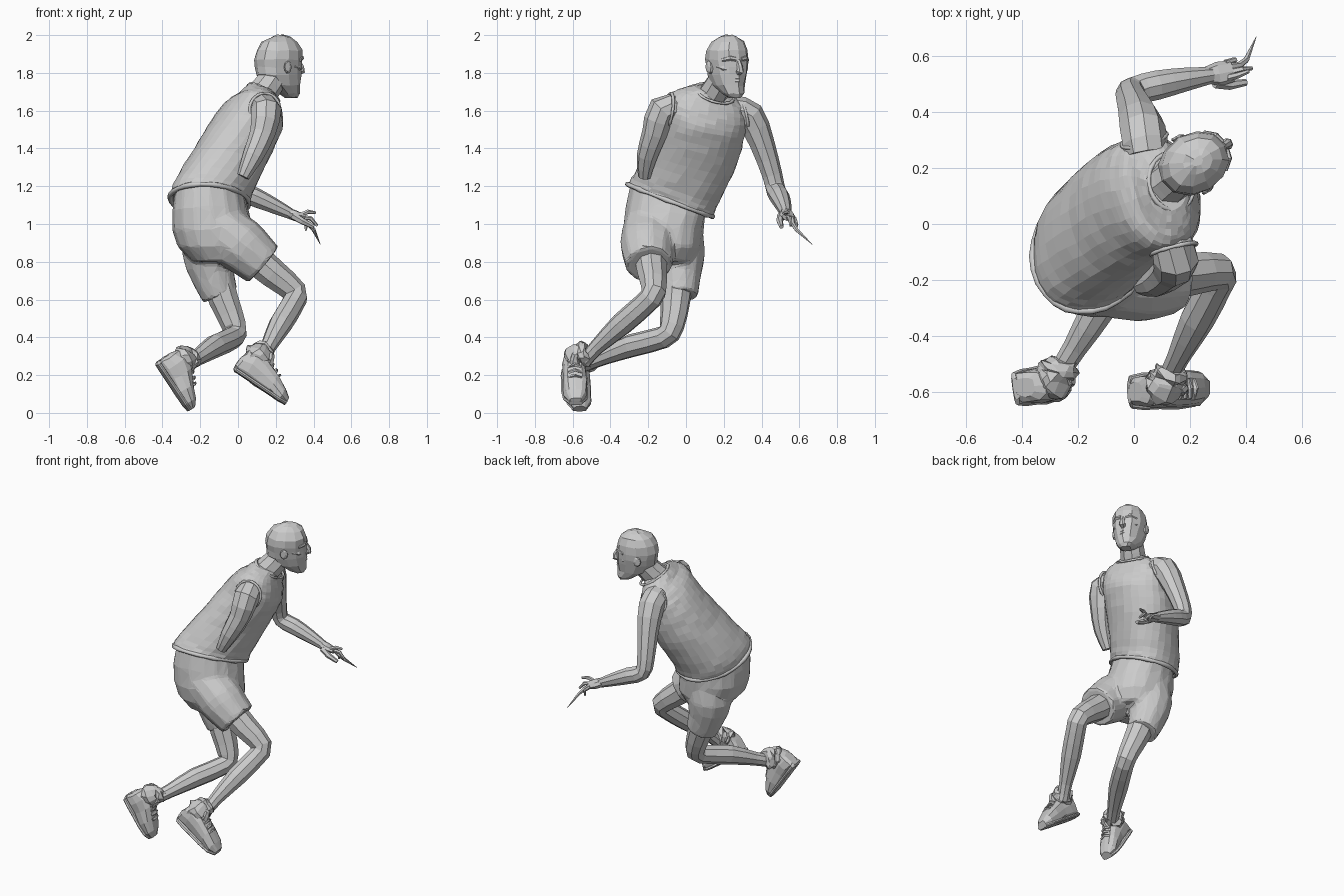
import bpy, bmesh, math, random
from mathutils import Vector as V
random.seed(4)


def spline(rows, steps):
    """Catmull-Rom interpolation of equal-length number rows."""
    out = []
    for i in range(len(rows) - 1):
        a, b, c, d = rows[max(i - 1, 0)], rows[i], rows[i + 1], rows[min(i + 2, len(rows) - 1)]
        for k in range(steps):
            t = k / steps
            out.append([0.5 * (2 * q + (r - p) * t + (2 * p - 5 * q + 4 * r - s) * t * t
                               + (3 * q - p - 3 * r + s) * t ** 3) for p, q, r, s in zip(a, b, c, d)])
    return out + [list(rows[-1])]


def loft(name, rings, n=10, power=1.0, jitter=0.0):
    """Skin a list of (centre, half axis u, half axis v) rings."""
    bm = bmesh.new()
    loops = []
    pw = lambda x: math.copysign(abs(x) ** power, x)
    for c, u, v in rings:
        loop = []
        for k in range(n):
            a = 2 * math.pi * k / n
            p = V(c) + V(u) * pw(math.cos(a)) + V(v) * pw(math.sin(a))
            loop.append(bm.verts.new(p + V([random.uniform(-jitter, jitter) for _ in range(3)])))
        loops.append(loop)
    for a, b in zip(loops, loops[1:]):
        for k in range(n):
            bm.faces.new((a[k], a[(k + 1) % n], b[(k + 1) % n], b[k]))
    bm.faces.new(loops[0])
    bm.faces.new(loops[-1])
    bmesh.ops.recalc_face_normals(bm, faces=bm.faces)
    me = bpy.data.meshes.new(name)
    bm.to_mesh(me)
    bm.free()
    ob = bpy.data.objects.new(name, me)
    bpy.context.collection.objects.link(ob)
    return ob


def tube(name, pts, n=9, steps=2, jitter=0.0):
    """Limb through (x, y, z, radius) points."""
    pts = spline(pts, steps)
    rings, u = [], None
    for i, p in enumerate(pts):
        t = (V(pts[min(i + 1, len(pts) - 1)][:3]) - V(pts[max(i - 1, 0)][:3])).normalized()
        u = t.orthogonal() if u is None else u - t * u.dot(t)
        u.normalize()
        rings.append((p[:3], u * p[3], t.cross(u) * p[3]))
    return loft(name, rings, n, 1.0, jitter)


def trim(name, c, u, v, r):
    """Rolled cloth edge following an ellipse."""
    cu = bpy.data.curves.new(name, 'CURVE')
    cu.dimensions = '3D'
    cu.bevel_depth, cu.bevel_resolution = r, 1
    sp = cu.splines.new('POLY')
    sp.points.add(27)
    sp.use_cyclic_u = True
    for k, p in enumerate(sp.points):
        a = 2 * math.pi * k / 28
        q = V(c) + V(u) * math.cos(a) + V(v) * math.sin(a)
        p.co = (*q, 1)
        p.radius = random.uniform(0.8, 1.25)
    bpy.context.collection.objects.link(bpy.data.objects.new(name, cu))


# Sleeveless shirt: leaning, twisted torso with slightly wrinkled cloth
torso = [(-.15, -.085, 1.125, 0, .225, -.085, .21, .03, -.015),
         (-.13, -.05, 1.19, -.02, .22, -.07, .21, .035, -.03),
         (-.035, .04, 1.37, -.05, .22, -.05, .19, .05, -.04),
         (.045, .095, 1.52, -.07, .208, -.04, .17, .05, -.045),
         (.08, .115, 1.61, -.072, .2, -.045, .13, .05, -.05),
         (.1, .13, 1.668, -.055, .165, -.035, .09, .04, -.03),
         (.12, .14, 1.712, -.03, .085, -.012, .065, .03, -.03)]
loft("shirt", [(r[:3], r[3:6], r[6:]) for r in spline(torso, 4)], 28, 0.9, 0.003)
trim("shirt_hem", torso[0][:3], torso[0][3:6], torso[0][6:], .013)
trim("collar_trim", (.135, .15, 1.69), (-.033, .095, -.012), (.075, .033, -.05), .008)
trim("right_armhole_trim", (.142, -.09, 1.605), (.08, .02, 0), (0, .01, .088), .008)
trim("left_armhole_trim", (.037, .3, 1.58), (.08, .02, 0), (0, -.02, .082), .008)

# Shorts: pelvis and two loose legs fused into one cloth surface
parts = [loft("shorts", [((-.15, -.09, 1.16), (0, .2, -.07), (.185, .02, -.01)),
                         ((-.145, -.11, 1.06), (0, .21, -.03), (.205, .02, 0)),
                         ((-.135, -.12, .97), (0, .215, 0), (.215, 0, 0)),
                         ((-.115, -.12, .88), (0, .205, 0), (.205, 0, 0)),
                         ((-.1, -.12, .8), (0, .16, 0), (.145, 0, 0))], 16, 0.9),
         tube("shorts_right_leg", [(-.12, -.2, 1.0, .13), (0, -.2, .9, .15), (.07, -.2, .84, .138),
                                   (.135, -.195, .785, .126)], 12),
         tube("shorts_left_leg", [(-.15, -.035, 1.0, .12), (-.16, -.035, .85, .14), (-.135, -.035, .73, .118),
                                  (-.093, -.035, .62, .1)], 12)]
bpy.ops.object.select_all(action='DESELECT')
for ob in parts:
    ob.select_set(True)
shorts = bpy.context.view_layer.objects.active = parts[0]
bpy.ops.object.join()
m = shorts.modifiers.new("fuse", 'REMESH')
m.mode, m.voxel_size = 'VOXEL', .014
m = shorts.modifiers.new("relax", 'SMOOTH')
m.factor, m.iterations = .5, 4
m = shorts.modifiers.new("facets", 'DECIMATE')
m.ratio = .07

# Bare legs
tube("right_leg", [(.04, -.19, .86, .09), (.18, -.18, .74, .08), (.3, -.17, .64, .066),
                   (.288, -.22, .575, .062), (.225, -.34, .47, .062), (.16, -.47, .35, .042),
                   (.125, -.54, .27, .038)])
tube("left_leg", [(-.13, -.04, .78, .09), (-.075, -.055, .6, .08), (-.02, -.075, .46, .066),
                  (-.025, -.12, .4, .06), (-.12, -.29, .355, .062), (-.21, -.44, .295, .044),
                  (-.28, -.55, .25, .038)])

# Shoes: (length fraction, half width, bottom, top) sections along each sole
SHOE = [(0, .035, .02, .1), (.04, .055, 0, .145), (.2, .062, 0, .168), (.4, .062, 0, .15),
        (.65, .066, 0, .115), (.87, .06, 0, .08), (1, .034, .008, .05)]


def shoe(side, heel, toe):
    heel, toe = V(heel), V(toe)
    axis = toe - heel
    across = axis.normalized().cross(V((0, 0, 1))).normalized()
    up = across.cross(axis.normalized())
    at = lambda t, h: heel + axis * t + up * h
    loft(side + "_shoe", [(at(t, (b + h) / 2), across * w, up * (h - b) / 2)
                          for t, w, b, h in SHOE], 12, .8, .004)
    loft(side + "_sole", [(at(t, .013 + b * .5), across * w * 1.08, up * .013)
                          for t, w, b, h in SHOE], 12, .65)
    for k in range(4):   # laces
        t, h = .4 + k * .09, .158 - k * .013
        e = across * .035
        tube(f"{side}_lace_{k + 1}", [(*(at(t, h - .012) - e), .007), (*at(t, h + .002), .008),
                                      (*(at(t, h - .012) + e), .007)], 5, 1, .003)
    # crumpled sock and padded collar
    y = lambda t, h, d: at(t, h) + V((0, d, 0))
    tube(side + "_sock", [(*y(.2, .1, 0), .055), (*y(.22, .135, .012), .074), (*y(.23, .15, .035), .062),
                          (*y(.24, .16, .055), .068), (*y(.24, .17, .08), .048)], 12, 2, .011)
    tube(side + "_shoe_tongue", [(*at(.42, .12), .03), (*at(.38, .165), .026), (*at(.37, .195), .015)],
         6, 1, .006)


shoe("right", (-.03, -.6, .225), (.245, -.585, .038))
shoe("left", (-.44, -.59, .262), (-.27, -.565, .006))

# Arms: right one tucked back, left one reaching forward
tube("right_arm", [(.13, -.04, 1.61, .07), (.15, -.125, 1.6, .082), (.13, -.165, 1.48, .068),
                   (.08, -.205, 1.36, .056), (.028, -.22, 1.25, .034)])
tube("left_arm", [(.045, .25, 1.6, .08), (.03, .335, 1.57, .083), (.01, .4, 1.43, .068),
                  (-.012, .455, 1.26, .055), (.0, .475, 1.18, .052), (.08, .495, 1.145, .053),
                  (.18, .515, 1.1, .043), (.275, .53, 1.055, .03)])

# Left hand: flat palm and fingers, one long pointed
loft("left_palm", [((.26, .53, 1.06), (-.008, .03, 0), (.004, 0, .028)),
                   ((.3, .535, 1.045), (-.008, .043, -.005), (.005, 0, .028)),
                   ((.35, .545, 1.03), (-.008, .038, -.01), (.005, 0, .018))], 8)
for name, pts in {
    "thumb": [(.29, .505, 1.045, .022), (.34, .496, 1.015, .018), (.4, .505, .985, .012)],
    "index_finger": [(.33, .52, 1.045, .014), (.37, .53, 1.065, .012), (.41, .545, 1.06, .007)],
    "middle_finger": [(.34, .54, 1.035, .014), (.385, .55, 1.03, .012), (.42, .555, .99, .007)],
    "ring_finger": [(.34, .56, 1.03, .014), (.375, .565, 1.0, .013), (.4, .585, .97, .011), (.436, .668, .892, .001)],
    "little_finger": [(.325, .575, 1.03, .011), (.36, .585, 1.0, .01), (.36, .58, .965, .006)],
}.items():
    tube("left_" + name, pts, 6, 1)

# Neck and head, turned toward the reaching hand
tube("neck", [(.09, .12, 1.64, .09), (.135, .155, 1.7, .08), (.18, .192, 1.765, .076), (.2, .2, 1.82, .075)])
F, S = V((.87, .5, 0)), V((-.5, .87, 0))
H = lambda f, s, z: V((.22, .22, z)) + F * f + S * s
HEAD = [(1.67, .07, .034, .03), (1.69, .06, .06, .052), (1.735, .018, .1, .078), (1.79, -.002, .124, .095),
        (1.83, -.005, .128, .101), (1.87, -.006, .131, .105), (1.92, -.003, .124, .102),
        (1.965, .0, .098, .08), (1.99, .006, .055, .045), (2.0, .01, .02, .015)]
loft("head", [(H(f, 0, z), F * d, S * w) for z, f, d, w in HEAD], 12, .95, .004)
tube("nose", [(*H(.112, 0, 1.868), .012), (*H(.132, 0, 1.83), .016), (*H(.134, 0, 1.812), .021),
              (*H(.106, 0, 1.797), .014)], 6, 1)
for z, r, part in ((1.772, .011, "upper_lip"), (1.757, .012, "lower_lip")):
    tube(part, [(*H(.09, -.035, z), .005), (*H(.114, 0, z), r), (*H(.09, .035, z), .005)], 6)
for s, side in ((-1, "right"), (1, "left")):
    tube(side + "_brow", [(*H(.116, s * .015, 1.872), .012), (*H(.108, s * .045, 1.878), .014),
                          (*H(.077, s * .077, 1.868), .009)], 6, 1)
    tube(side + "_cheek", [(*H(.096, s * .03, 1.815), .014), (*H(.07, s * .06, 1.825), .022),
                           (*H(.036, s * .085, 1.835), .012)], 6, 1)
    loft(side + "_ear", [(H(-.005, s * .09, 1.825), F * .018, V((0, 0, .03))),
                         (H(-.012, s * .108, 1.83), F * .024, V((0, 0, .034))),
                         (H(-.018, s * .115, 1.832), F * .015, V((0, 0, .024)))], 8)
